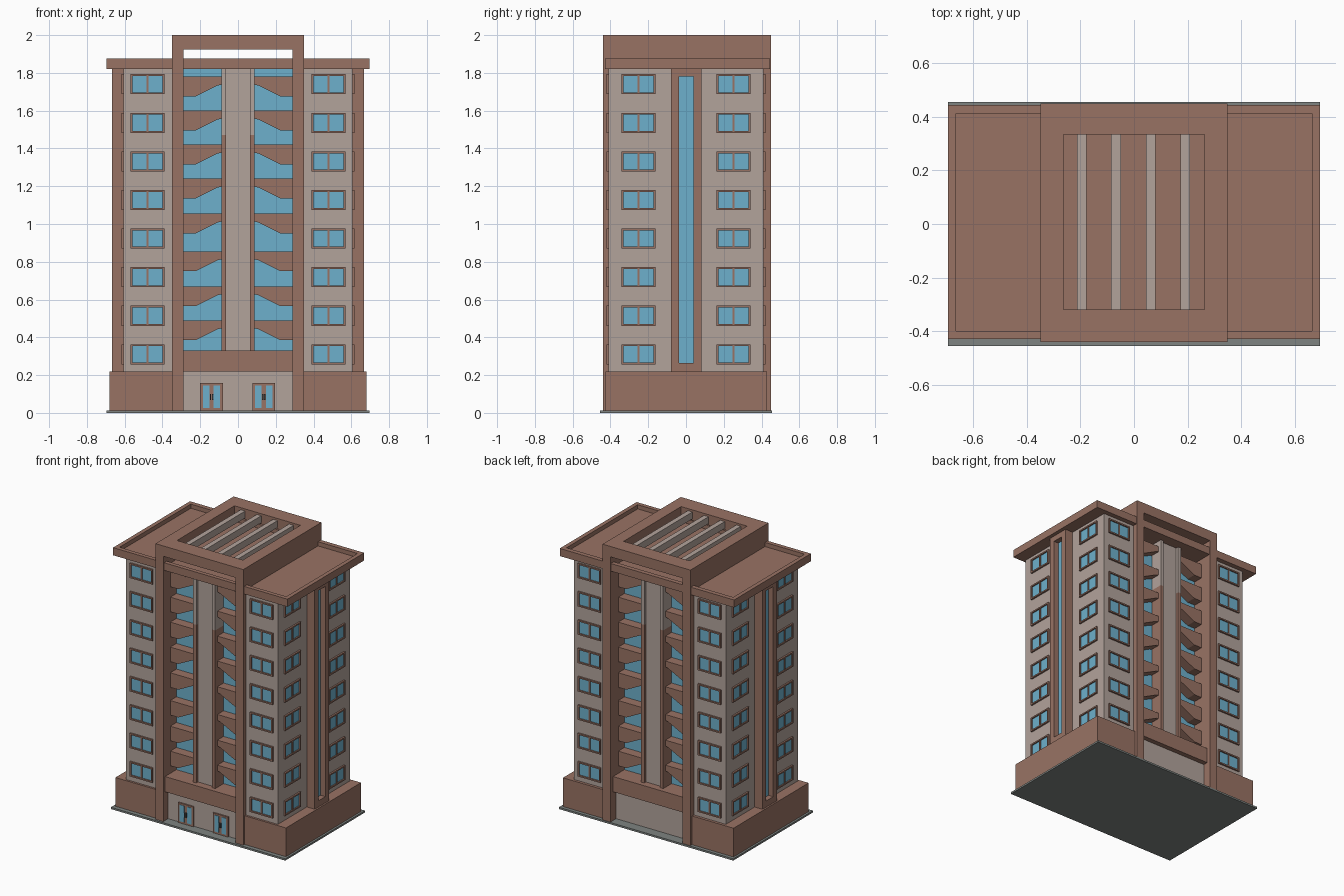
import bpy, bmesh

if "Cube" in bpy.data.objects:
    bpy.data.objects.remove(bpy.data.objects["Cube"])

def material(name, rgb):
    m = bpy.data.materials.new(name)
    m.diffuse_color = (*rgb, 1)
    m.use_nodes = True
    m.node_tree.nodes["Principled BSDF"].inputs["Base Color"].default_value = m.diffuse_color
    return m

BROWN = material("brown_render", (0.318, 0.171, 0.127))
LIGHT = material("pale_stone", (0.448, 0.367, 0.330))
BLUE = material("blue_glass", (0.155, 0.434, 0.604))
GREY = material("grey_paving", (0.21, 0.23, 0.22))
DARK = material("dark_handle", (0.08, 0.08, 0.08))

def finish(name, bm, mat):
    bmesh.ops.recalc_face_normals(bm, faces=bm.faces)
    me = bpy.data.meshes.new(name)
    bm.to_mesh(me)
    bm.free()
    me.materials.append(mat)
    ob = bpy.data.objects.new(name, me)
    bpy.context.collection.objects.link(ob)
    return ob

def prism(bm, pts, y0, y1):
    """Extrude an xz outline from y0 to y1."""
    f = bm.faces.new([bm.verts.new((x, y0, z)) for x, z in pts])
    r = bmesh.ops.extrude_face_region(bm, geom=[f])
    for v in r["geom"]:
        if isinstance(v, bmesh.types.BMVert):
            v.co.y = y1

def boxes(name, mat, *items):
    """One object made of boxes given as (x0, x1, y0, y1, z0, z1)."""
    bm = bmesh.new()
    for x0, x1, y0, y1, z0, z1 in items:
        x0, x1 = sorted((x0, x1))
        y0, y1 = sorted((y0, y1))
        prism(bm, [(x0, z0), (x1, z0), (x1, z1), (x0, z1)], y0, y1)
    return finish(name, bm, mat)

def ring(x0, x1, y0, y1, a, b, c, d, z0, z1):
    """Four boxes around the opening a..b, c..d."""
    return [(x0, a, y0, y1, z0, z1), (b, x1, y0, y1, z0, z1),
            (a, b, y0, c, z0, z1), (a, b, d, y1, z0, z1)]

# ground slab and plinth
boxes("ground_slab", GREY, (-0.695, 0.695, -0.455, 0.455, 0, 0.013))
boxes("plinth", BROWN, *[(s * 0.3, s * 0.68, -0.425, 0.43, 0.013, 0.22) for s in (-1, 1)])
boxes("entrance_wall", LIGHT, (-0.3, 0.3, -0.385, 0.385, 0.013, 0.22))
boxes("entrance_band", BROWN, (-0.3, 0.3, -0.42, 0.42, 0.22, 0.33))

# tower wings and glazed core
boxes("tower_wings", LIGHT, *[(s * 0.3, s * 0.605, -0.41, 0.41, 0.22, 1.82) for s in (-1, 1)])
boxes("glass_core", BLUE, (-0.3, 0.3, -0.29, 0.29, 0.33, 1.82))

# portal frame walls and raised roof ring
boxes("portal_walls", BROWN, *[(s * 0.288, s * 0.35, -0.44, 0.45, 0.013, 1.925) for s in (-1, 1)])
boxes("portal_top", BROWN, *ring(-0.35, 0.35, -0.44, 0.45, -0.263, 0.263, -0.32, 0.335, 1.925, 2.0))
boxes("pergola_beams", LIGHT,
      *[(x - 0.018, x + 0.018, -0.32, 0.335, 1.935, 1.985) for x in (-0.195, -0.067, 0.063, 0.191)])

# overhanging roof with a low rim
boxes("roof_slab", BROWN, (-0.695, 0.695, -0.43, 0.445, 1.82, 1.845))
boxes("roof_rim", BROWN, *ring(-0.695, 0.695, -0.43, 0.445, -0.665, 0.665, -0.4, 0.412, 1.845, 1.875))

# side stair strips: brown surround with a tall recessed pane
for s, side in ((-1, "left"), (1, "right")):
    a, b = s * 0.6, s * 0.668
    boxes(side + "_stair_frame", BROWN,
          (a, b, -0.08, -0.038, 0.22, 1.82), (a, b, 0.04, 0.082, 0.22, 1.82),
          (a, b, -0.038, 0.04, 0.22, 0.265), (a, b, -0.038, 0.04, 1.78, 1.82))
    boxes(side + "_stair_glass", BLUE, (a, s * 0.63, -0.038, 0.04, 0.265, 1.78))

# central pillars with fins, front and back
pillar, fin_low, fin_high = [], [], []
for d in (-1, 1):
    pillar.append((-0.063, 0.063, d * 0.28, d * 0.365, 0.33, 1.82))
    for s in (-1, 1):
        fin = (s * 0.063, s * 0.088, d * 0.28, d * 0.385)
        fin_low.append((*fin, 0.33, 1.47))
        fin_high.append((*fin, 1.47, 1.82))
boxes("central_pillars", LIGHT, *pillar)
boxes("pillar_fins_lower", BROWN, *fin_low)
boxes("pillar_fins_upper", LIGHT, *fin_high)

# balconies: flat top, underside rising toward the pillar
bm = bmesh.new()
for top in (1.78, 1.60, 1.42, 1.24, 1.055, 0.855, 0.67, 0.49):
    outline = [(0.288, top), (0.288, top - 0.105), (0.225, top - 0.105),
               (0.108, top - 0.047), (0.088, top - 0.042), (0.088, top)]
    for s in (-1, 1):
        for d in (-1, 1):
            prism(bm, [(s * x, z) for x, z in outline], d * 0.28, d * 0.36)
finish("balconies", bm, BROWN)

# windows: frame bars and panes on all four walls
frames, panes = [], []
W, H, T = 0.09, 0.053, 0.01

def window(c, z, wall, sign, along_x):
    def put(dst, u0, u1, z0, z1, out):
        u, w = (c + u0, c + u1), (sign * (wall - 0.01), sign * (wall + out))
        dst.append((*u, *w, z + z0, z + z1) if along_x else (*w, *u, z + z0, z + z1))
    put(frames, -W, -W + T, -H, H, 0.012)
    put(frames, W - T, W, -H, H, 0.012)
    put(frames, -W + T, W - T, H - T, H, 0.012)
    put(frames, -W + T, W - T, -H, -H + T, 0.012)
    put(frames, -T / 2, T / 2, -H + T, H - T, 0.009)
    put(panes, -W + T, W - T, -H + T, H - T, 0.003)

for row in range(8):
    z = 0.31 + row * 0.2043
    for s in (-1, 1):
        for d in (-1, 1):
            window(s * 0.479, z, 0.41, d, True)
            window(d * 0.252, z, 0.605, s, False)
boxes("window_frames", BROWN, *frames)
boxes("window_panes", BLUE, *panes)

# two double doors at the front
door, glass, handles = [], [], []
for c in (-0.14, 0.136):
    door.append((c - 0.06, c + 0.06, -0.38, -0.395, 0.013, 0.157))
    for s in (-1, 1):
        glass.append((c + s * 0.011, c + s * 0.046, -0.39, -0.398, 0.027, 0.145))
        handles.append((c + s * 0.002, c + s * 0.009, -0.39, -0.405, 0.068, 0.1))
boxes("door_frames", BROWN, *door)
boxes("door_glass", BLUE, *glass)
boxes("door_handles", DARK, *handles)
